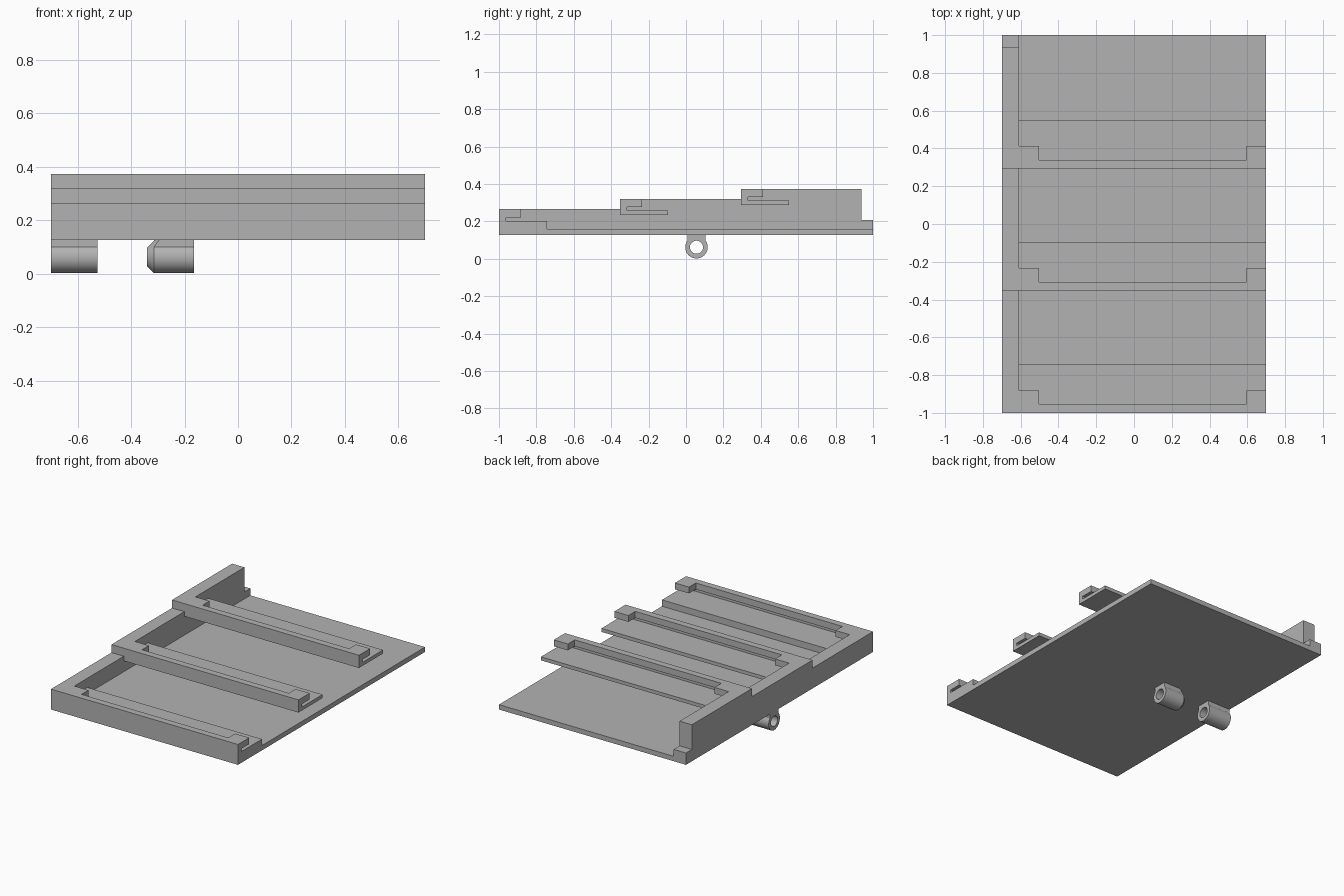
import bpy, bmesh, math

cube = bpy.data.objects.get("Cube")
if cube:
    bpy.data.objects.remove(cube, do_unlink=True)

grey = bpy.data.materials.new("plain grey")
grey.use_nodes = True
grey.diffuse_color = (0.45, 0.45, 0.45, 1)
grey.node_tree.nodes["Principled BSDF"].inputs["Base Color"].default_value = (0.45, 0.45, 0.45, 1)

HALF_W, WALL_X = 0.7, -0.608      # half width, inner face of the side wall
BOTTOM, FLOOR = 0.127, 0.16       # underside and top of the base plate
STEP_Y, STEP_Z = 0.647, 0.0545    # offset from one tier to the next


def finish(name, bm):
    bmesh.ops.recalc_face_normals(bm, faces=bm.faces)
    mesh = bpy.data.meshes.new(name)
    bm.to_mesh(mesh)
    bm.free()
    mesh.materials.append(grey)
    obj = bpy.data.objects.new(name, mesh)
    bpy.context.collection.objects.link(obj)
    return obj


def extrude_x(name, profile, x0, x1):
    """Extrude a closed (y, z) profile from x0 to x1."""
    bm = bmesh.new()
    face = bm.faces.new([bm.verts.new((x0, y, z)) for y, z in profile])
    ext = bmesh.ops.extrude_face_region(bm, geom=[face])
    verts = [v for v in ext["geom"] if isinstance(v, bmesh.types.BMVert)]
    bmesh.ops.translate(bm, verts=verts, vec=(x1 - x0, 0, 0))
    return finish(name, bm)


def rect(y0, y1, z0, z1):
    return [(y0, z0), (y1, z0), (y1, z1), (y0, z1)]


def knuckle(name, x0, x1, chamfer):
    """Hinge eye with a straight neck; the x0 end can be coned down to the bore."""
    cy, cz, radius, bore, neck = 0.056, 0.062, 0.06, 0.035, 0.047
    n = 40
    start = math.acos(neck / radius)
    sweep = math.pi + 2 * start
    outline = []
    for i in range(n + 1):                      # round lower part
        a = start - sweep * i / n
        outline.append((radius * math.cos(a), radius * math.sin(a)))
    for i in range(9):                          # flat top of the neck
        outline.append((-neck + 2 * neck * i / 8, BOTTOM - cz))
    bm = bmesh.new()
    rings = [[], [], [], []]
    for y, z in outline:
        r = math.hypot(y, z)
        by, bz = y / r * bore, z / r * bore
        xs = x0 + (r - bore if chamfer else 0)
        for ring, co in zip(rings, ((x0, by, bz), (xs, y, z), (x1, y, z), (x1, by, bz))):
            ring.append(bm.verts.new((co[0], cy + co[1], cz + co[2])))
    count = len(outline)
    for a, b in zip(rings, rings[1:] + rings[:1]):
        for i in range(count):
            j = (i + 1) % count
            bm.faces.new((a[i], a[j], b[j], b[i]))
    obj = finish(name, bm)
    bpy.ops.object.select_all(action="DESELECT")
    obj.select_set(True)
    bpy.context.view_layer.objects.active = obj
    bpy.ops.object.shade_smooth_by_angle(angle=math.radians(30))


# Base plate behind the front rail
extrude_x("base_plate", rect(-0.743, 1, BOTTOM, FLOOR), WALL_X, HALF_W)

# Stepped side wall with a low notch at the back
wall = [(-1, BOTTOM), (1, BOTTOM), (1, 0.207), (0.937, 0.207)]
for tier in (2, 1, 0):
    top = 0.265 + tier * STEP_Z
    back = 0.937 if tier == 2 else -1 + (tier + 1) * STEP_Y
    wall += [(back, top), (-1 + tier * STEP_Y, top)]
extrude_x("side_wall", wall, -HALF_W, WALL_X)

# Three slotted rails, each with a shelf, a thin lip and a holding tab at both ends
for tier, label in enumerate(("front", "middle", "rear")):
    y, z = -1 + tier * STEP_Y, tier * STEP_Z
    top, slot_top, shelf = z + 0.265, z + 0.222, z + 0.203
    low = BOTTOM if tier == 0 else z + 0.179
    lip, slot_back, depth = y + 0.046, y + 0.037, y + 0.257
    rail = [(y, low), (depth, low), (depth, shelf), (slot_back, shelf),
            (slot_back, slot_top), (lip, slot_top), (lip, top), (y, top)]
    extrude_x(label + "_rail", rail, WALL_X, HALF_W)
    for side, x0, x1 in (("right", WALL_X, -0.503), ("left", 0.595, HALF_W)):
        extrude_x(f"{label}_rail_{side}_tab", rect(lip, y + 0.119, slot_top, top), x0, x1)

# Hinge eyes under the plate
knuckle("outer_hinge_eye", -HALF_W, -0.525, False)
knuckle("inner_hinge_eye", -0.34, -0.165, True)
